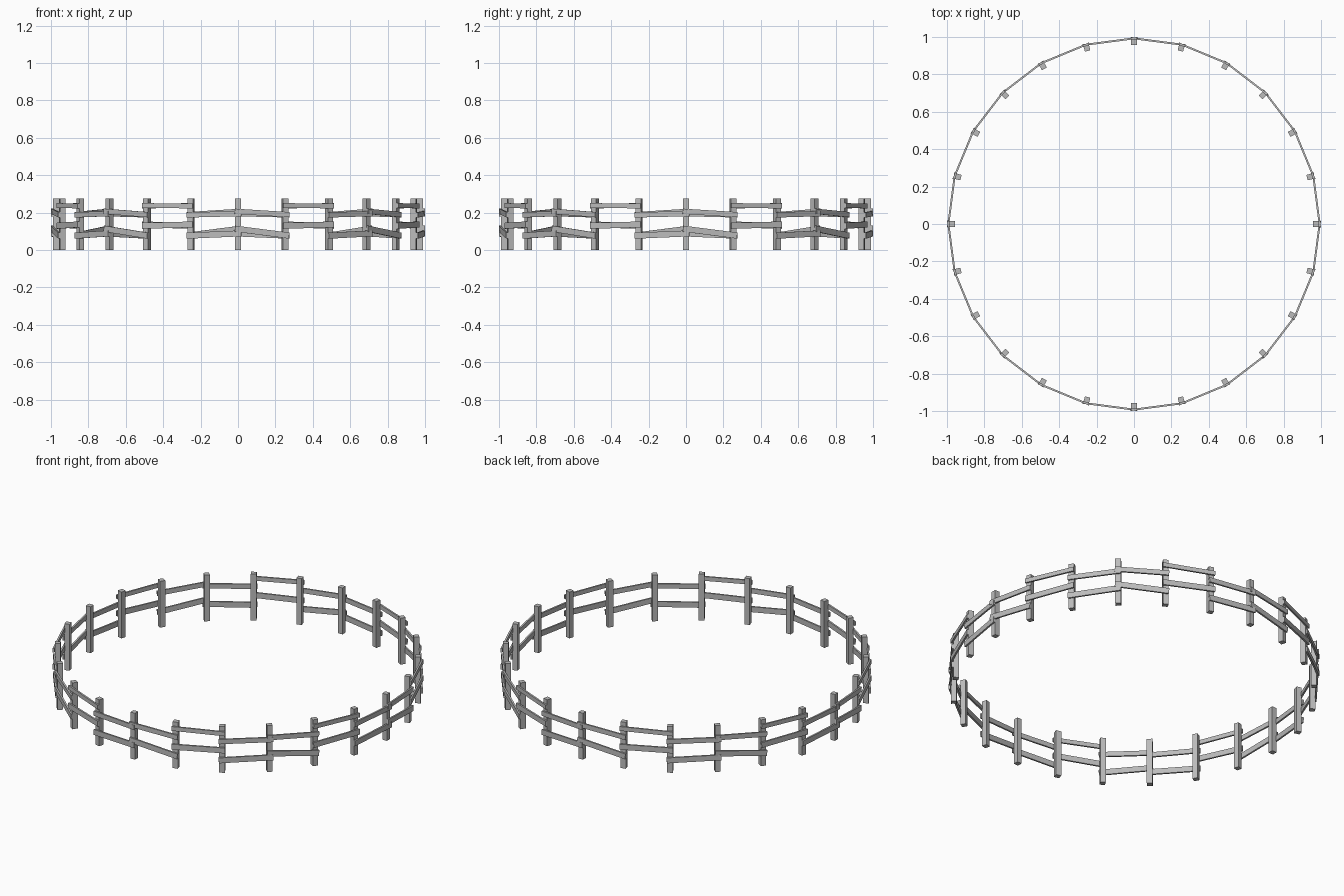
import bpy
import math
from mathutils import Matrix, Vector

cube = bpy.data.objects.get("Cube")
if cube:
    bpy.data.objects.remove(cube, do_unlink=True)

# Weathered timber colour shared by posts and rails
wood = bpy.data.materials.new("weathered_grey_wood")
wood.use_nodes = True
wood.diffuse_color = (0.5, 0.5, 0.5, 1)
wood.node_tree.nodes["Principled BSDF"].inputs["Base Color"].default_value = (0.5, 0.5, 0.5, 1)

BAYS = 24
STEP = math.tau / BAYS
POST_HEIGHT = 0.275
POST_SIZE = 0.03
POST_RADIUS = 0.973
RAIL_RADIUS = 0.984
RAIL_THICKNESS = 0.01
SPAN = 0.258
OVERHANG = 0.018


def block(name, size, matrix):
    """Box with local x radial, y tangential and z up."""
    bpy.ops.mesh.primitive_cube_add(size=1)
    obj = bpy.context.object
    obj.name = name
    obj.data.name = name
    obj.data.transform(matrix @ Matrix.Diagonal((*size, 1)))
    obj.data.materials.append(wood)
    return obj


def ring(angle, radius, z):
    return Matrix.Rotation(angle, 4, "Z") @ Matrix.Translation(Vector((radius, 0, z)))


# Each rail: start height, end height, board width; three bay types repeat
PATTERN = [
    [(0.188, 0.194, 0.028), (0.077, 0.088, 0.032)],
    [(0.206, 0.190, 0.028), (0.112, 0.079, 0.032)],
    [(0.238, 0.235, 0.025), (0.130, 0.136, 0.032)],
]

for i in range(BAYS):
    angle = -math.pi / 2 + i * STEP

    # Upright post
    block(f"post_{i + 1}", (POST_SIZE, POST_SIZE, POST_HEIGHT),
          ring(angle, POST_RADIUS, POST_HEIGHT / 2))

    # Two boards across the bay on the outer side; the bay before the front post rises
    for label, (start, end, width) in zip(("upper", "lower"), PATTERN[(i + 1) % 3]):
        slope = math.atan2(end - start, SPAN)
        matrix = ring(angle + STEP / 2, RAIL_RADIUS, (start + end) / 2) @ Matrix.Rotation(slope, 4, "X")
        block(f"{label}_rail_{i + 1}", (RAIL_THICKNESS, SPAN + 2 * OVERHANG, width), matrix)
